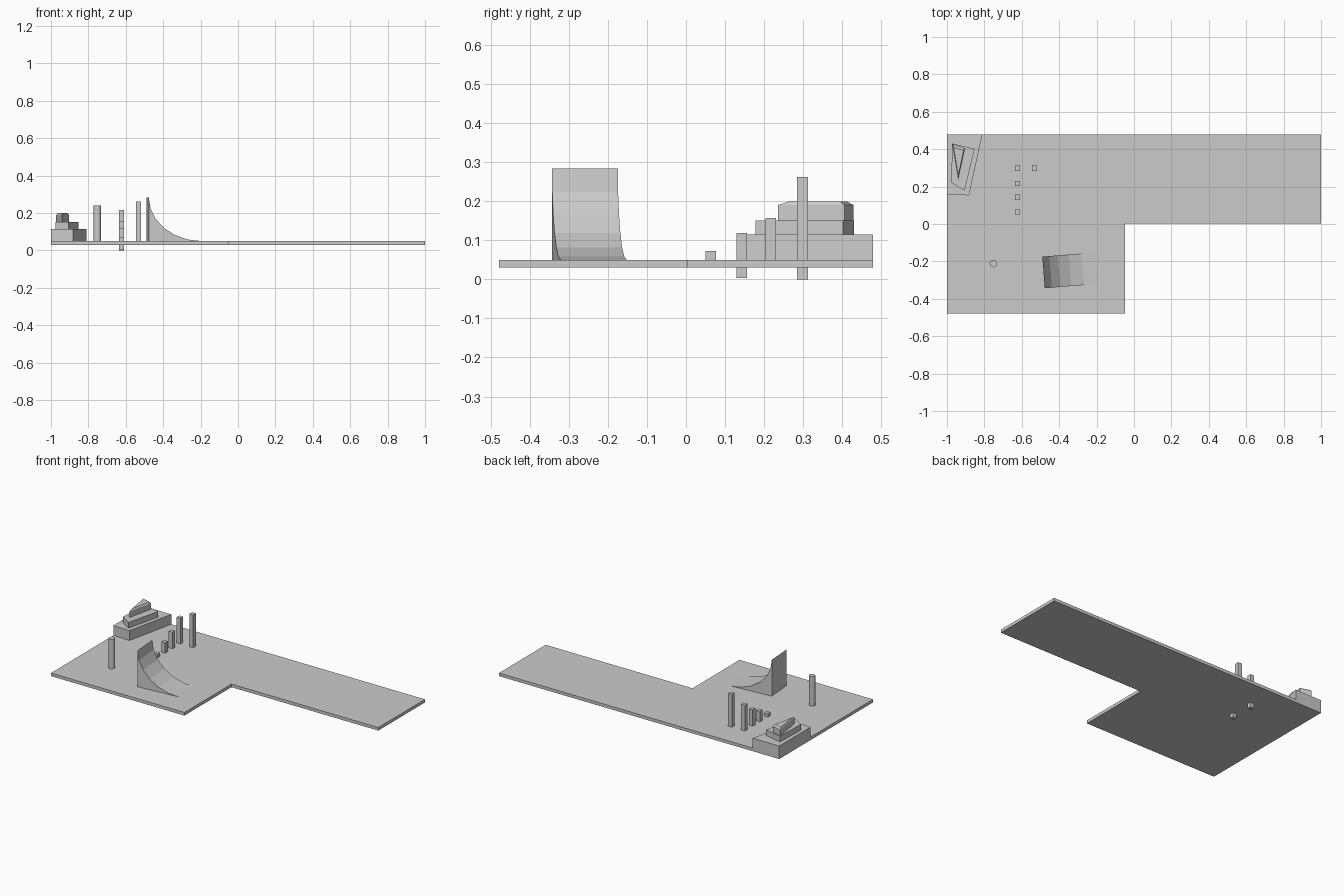
import bpy, bmesh, math
from mathutils import Matrix

if "Cube" in bpy.data.objects:
    bpy.data.objects.remove(bpy.data.objects["Cube"])

TOP, BOTTOM = 0.05, 0.03


def make(name, bm):
    bmesh.ops.recalc_face_normals(bm, faces=bm.faces)
    mesh = bpy.data.meshes.new(name)
    bm.to_mesh(mesh)
    bm.free()
    ob = bpy.data.objects.new(name, mesh)
    bpy.context.collection.objects.link(ob)
    return ob


def loft(name, rings):
    """Closed solid through rings with equal point counts."""
    bm = bmesh.new()
    loops = [[bm.verts.new(p) for p in ring] for ring in rings]
    n = len(loops[0])
    bm.faces.new(loops[0])
    bm.faces.new(loops[-1])
    for a, b in zip(loops, loops[1:]):
        for i in range(n):
            j = (i + 1) % n
            bm.faces.new((a[i], a[j], b[j], b[i]))
    return make(name, bm)


def prism(name, pts, z0, z1):
    return loft(name, [[(x, y, z) for x, y in pts] for z in (z0, z1)])


# L-shaped base plate
prism("base_plate", [(-1, -0.478), (-0.048, -0.478), (-0.048, 0.002), (1, 0.002),
                     (1, 0.478), (-1, 0.478)], BOTTOM, TOP)

# Stepped plinth in the back left corner
prism("plinth_lower", [(-1, 0.158), (-0.882, 0.153), (-0.811, 0.478), (-1, 0.478)], TOP, 0.114)
prism("plinth_middle", [(-0.977, 0.222), (-0.906, 0.178), (-0.852, 0.402), (-0.972, 0.43)],
      0.114, 0.151)

# Triangular top step with a bevelled upper edge
tri = [(-0.94, 0.236), (-0.903, 0.405), (-0.972, 0.428)]
cx, cy = (sum(p[i] for p in tri) / 3 for i in (0, 1))
inner = [(cx + (x - cx) * 0.78, cy + (y - cy) * 0.78) for x, y in tri]
loft("plinth_top", [[(x, y, z) for x, y in pts]
                    for pts, z in ((tri, 0.151), (tri, 0.19), (inner, 0.199))])

# Square posts of growing height, two of them passing through the plate
posts = [(-0.624, 0.063, TOP, 0.073), (-0.624, 0.143, 0.003, 0.118),
         (-0.624, 0.217, TOP, 0.157), (-0.624, 0.298, 0.0, 0.216),
         (-0.533, 0.298, TOP, 0.262)]
h = 0.0135
for i, (x, y, z0, z1) in enumerate(posts):
    prism(f"post_{i + 1}", [(x - h, y - h), (x + h, y - h), (x + h, y + h), (x - h, y + h)], z0, z1)

# Round column
bm = bmesh.new()
height = 0.24 - TOP
bmesh.ops.create_cone(bm, cap_ends=True, segments=32, radius1=0.0195, radius2=0.0195,
                      depth=height, matrix=Matrix.Translation((-0.752, -0.212, TOP + height / 2)))
make("column", bm)
bpy.context.view_layer.objects.active = bpy.data.objects["column"]
bpy.data.objects["column"].select_set(True)
bpy.ops.object.shade_smooth_by_angle()

# Curved ramp, slightly turned
L, H, W, N = 0.285, 0.234, 0.169, 6
arc = [(L * (1 - math.cos(a)), H * (1 - math.sin(a)))
       for a in (math.pi / 2 * i / N for i in range(N + 1))]
# arc runs from the tall back edge to the thin toe
profile = [(0, 0)] + arc
ramp = loft("ramp", [[(x, y, z) for x, z in profile] for y in (0, W)])
ramp.location = (-0.477, -0.343, TOP)
ramp.rotation_euler.z = math.radians(4.5)
